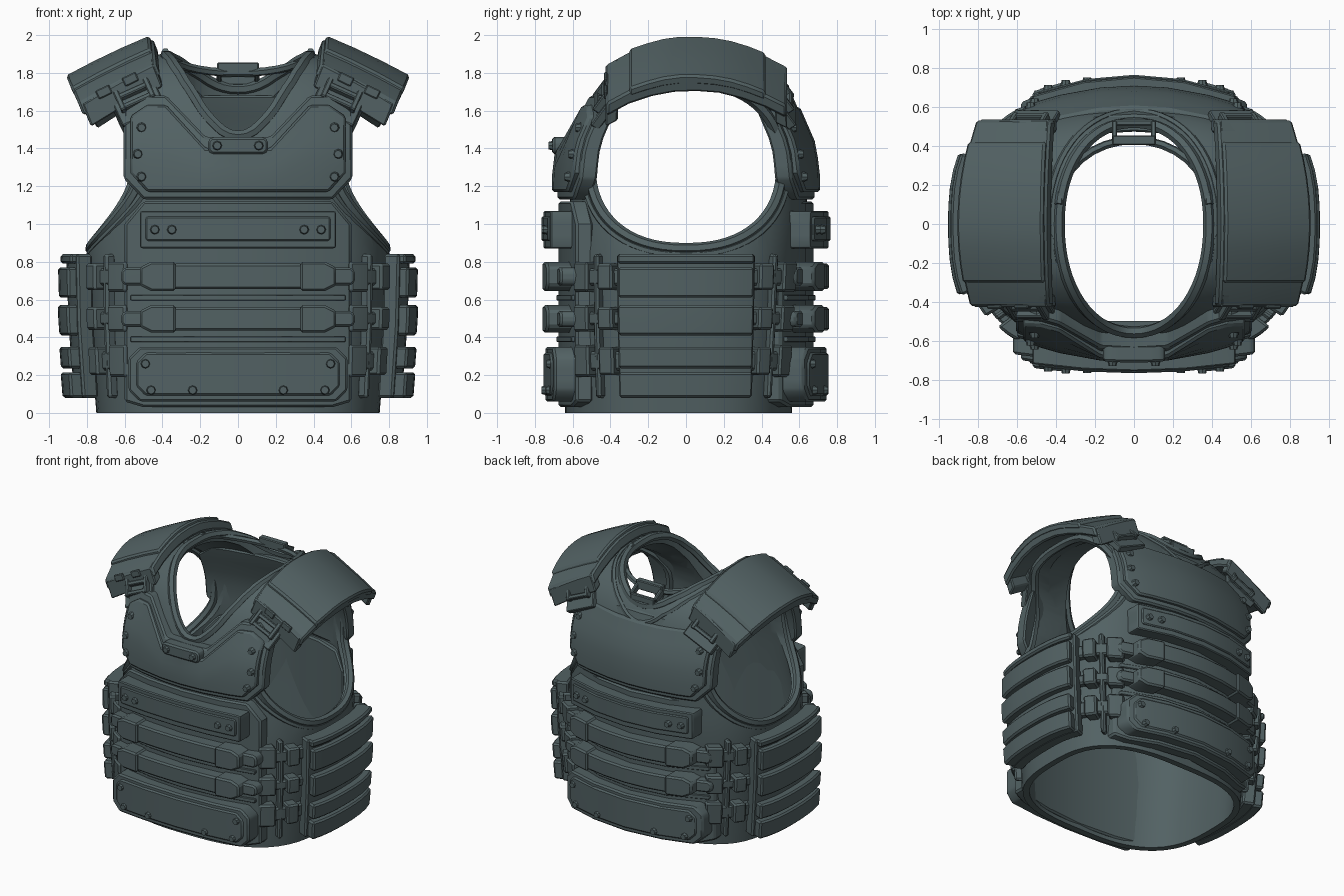
import bpy, bmesh, math
from mathutils import Vector, Matrix, Euler

if "Cube" in bpy.data.objects:
    bpy.data.objects.remove(bpy.data.objects["Cube"])

mat = bpy.data.materials.new("slate_grey")
mat.diffuse_color = (0.085, 0.121, 0.126, 1)
mat.use_nodes = True
mat.node_tree.nodes["Principled BSDF"].inputs["Base Color"].default_value = mat.diffuse_color
N = 2.8
# torso sections: height, half width, front depth, back depth
PROF = [(0, .75, .64, .56), (.5, .79, .64, .6), (.85, .8, .63, .63), (1.0, .77, .62, .64), (1.2, .73, .61, .64),
        (1.4, .74, .58, .63), (1.55, .765, .53, .6), (1.7, .75, .46, .54),
        (1.8, .65, .38, .46), (1.87, .5, .3, .36), (1.9, .41, .2, .25)]


def interp(tab, z):
    z = min(max(z, tab[0][0]), tab[-1][0])
    for p, q in zip(tab, tab[1:]):
        if z <= q[0]:
            f = (z - p[0]) / (q[0] - p[0])
            return [a + (b - a) * f for a, b in zip(p[1:], q[1:])]


def radius(t, z, o=0):
    a, bf, bb = interp(PROF, z)
    c, s = math.cos(t), math.sin(t)
    b = bb if s > 0 else bf
    return ((abs(c) / a) ** N + (abs(s) / b) ** N) ** (-1 / N) + o


def surf(t, z, o=0):
    r = radius(t, z, o)
    return Vector((r * math.cos(t), r * math.sin(t), z))


def z_on_surface(x, y):
    lo, hi = 1.35, 1.9
    for _ in range(30):
        m = (lo + hi) / 2
        if radius(math.atan2(y, x), m) > math.hypot(x, y):
            lo = m
        else:
            hi = m
    return lo


def finish(name, bm, bevel=0, smooth=True):
    bmesh.ops.recalc_face_normals(bm, faces=bm.faces)
    if bevel:
        es = [e for e in bm.edges if len(e.link_faces) == 2 and e.calc_face_angle() > .75]
        bmesh.ops.bevel(bm, geom=es, offset=bevel, segments=1, affect='EDGES', clamp_overlap=True)
    me = bpy.data.meshes.new(name)
    bm.to_mesh(me)
    bm.free()
    me.materials.append(mat)
    ob = bpy.data.objects.new(name, me)
    bpy.context.collection.objects.link(ob)
    if smooth:
        shade(ob)
    return ob


def shade(ob):
    bpy.ops.object.select_all(action='DESELECT')
    ob.select_set(True)
    bpy.context.view_layer.objects.active = ob
    bpy.ops.object.shade_smooth_by_angle(angle=math.radians(28))


def slab(name, outer, inner, bevel=.012):
    """closed slab between two matching point grids"""
    bm = bmesh.new()
    A, B = [[[bm.verts.new(p) for p in row] for row in g] for g in (outer, inner)]
    n, m = len(A), len(A[0])
    for g in (A, B):
        for i in range(n - 1):
            for j in range(m - 1):
                bm.faces.new((g[i][j], g[i + 1][j], g[i + 1][j + 1], g[i][j + 1]))
    rim = ([(i, 0) for i in range(n)] + [(n - 1, j) for j in range(1, m)] +
           [(i, m - 1) for i in range(n - 2, -1, -1)] + [(0, j) for j in range(m - 2, 0, -1)])
    for (i, j), (k, l) in zip(rim, rim[1:] + rim[:1]):
        bm.faces.new((A[i][j], A[k][l], B[k][l], B[i][j]))
    return finish(name, bm, bevel)


def loft(name, rings):
    bm = bmesh.new()
    R = [[bm.verts.new(p) for p in r] for r in rings]
    for a, b in zip(R, R[1:]):
        for i in range(len(a)):
            k = (i + 1) % len(a)
            bm.faces.new((a[i], a[k], b[k], b[i]))
    bm.faces.new(R[0])
    bm.faces.new(R[-1])
    return finish(name, bm, 0, False)


def plate(name, cols, depth, k, thick, s, mirror=True, rows=3):
    if mirror:
        cols = [(-x, a, b) for x, a, b in cols[:0:-1]] + cols
    d = depth if callable(depth) else (lambda z: depth)
    P = [[Vector((x, s * (d(z) - k * x * x), z)) for z in [a + (b - a) * j / rows for j in range(rows + 1)]]
         for x, a, b in cols]
    return slab(name, P, [[p - Vector((0, s * thick, 0)) for p in r] for r in P])


def rect(hw, a, b, c=.02):
    return [(0, a, b), (hw * .5, a, b), (hw - c, a, b), (hw, a + c, b - c)]


def band(name, t0, t1, z0, z1, o, thick=.1, seg=8):
    T = [math.radians(t0 + (t1 - t0) * i / seg) for i in range(seg + 1)]
    Z = [z0, (z0 + z1) / 2, z1]
    return slab(name, [[surf(t, z, o) for z in Z] for t in T], [[surf(t, z, o - thick) for z in Z] for t in T])


def box(name, loc, size, rot=(0, 0, 0), frame=Matrix(), bevel=.006):
    bm = bmesh.new()
    bmesh.ops.create_cube(bm, size=1)
    bm.transform(frame @ Matrix.LocRotScale(Vector(loc), Euler(rot), Vector(size)))
    return finish(name, bm, bevel)


def bolt(x, y, z, s):
    bm = bmesh.new()
    bmesh.ops.create_cone(bm, cap_ends=True, segments=8, radius1=.028, radius2=.02, depth=.03)
    bm.transform(Matrix.Translation((x, y, z)) @ Matrix.Rotation(-s * math.pi / 2, 4, 'X'))
    finish("bolt", bm)


def tube(name, pts, r, cyclic=True):
    cu = bpy.data.curves.new(name, 'CURVE')
    cu.dimensions, cu.bevel_depth, cu.bevel_resolution, cu.use_fill_caps = '3D', r, 1, True
    sp = cu.splines.new('POLY')
    sp.points.add(len(pts) - 1)
    for q, p in zip(sp.points, pts):
        q.co = (*p, 1)
    sp.use_cyclic_u = cyclic
    tmp = bpy.data.objects.new(name, cu)
    bpy.context.collection.objects.link(tmp)
    me = bpy.data.meshes.new_from_object(tmp.evaluated_get(bpy.context.evaluated_depsgraph_get()))
    bpy.data.objects.remove(tmp)
    bm = bmesh.new()
    bm.from_mesh(me)
    finish(name, bm)


def power(v, e):
    return math.copysign(abs(v) ** e, v)


# torso shell: outer loft minus inner loft, neck and arm openings
ANG = [2 * math.pi * i / 64 for i in range(64)]
zs = [0, .25, .5, .7, .85, 1, 1.1, 1.2, 1.3, 1.4, 1.48, 1.55, 1.63, 1.7, 1.75, 1.8, 1.84, 1.87, 1.9]
shell = loft("torso_shell", [[surf(t, z) for t in ANG] for z in zs])
inner = loft("inner_cutter", [[surf(t, z + .05, -.05) - Vector((0, 0, .05)) for t in ANG] for z in [-.1] + zs])


def neck(t, g=0):
    return (.385 + g) * power(math.cos(t), .93), ((.52 if math.sin(t) > 0 else .555) + g) * power(math.sin(t), .93)


def arm(t, g=0):
    return (.505 + g) * power(math.cos(t), .87), 1.31 + (.44 + g) * power(math.sin(t), .87)


neck_cut = loft("neck_cutter", [[(*neck(t), z) for t in ANG] for z in (1.45, 2.2)])
arm_cut = loft("arm_cutter", [[(x, *arm(t)) for t in ANG] for x in (-1.2, 1.2)])
for c in (inner, neck_cut, arm_cut):
    c.hide_render = True
    md = shell.modifiers.new("cut", 'BOOLEAN')
    md.operation, md.object, md.solver = 'DIFFERENCE', c, 'EXACT'
bpy.context.view_layer.update()
shell.data = bpy.data.meshes.new_from_object(shell.evaluated_get(bpy.context.evaluated_depsgraph_get()))
shell.modifiers.clear()
for c in (inner, neck_cut, arm_cut):
    bpy.data.objects.remove(c)
shade(shell)

# piping round neck and arm openings
for g, r in ((0, .03), (.055, .02)):
    tube("neck_rim", [(*neck(t, g * (.4 if math.sin(t) < 0 else 1)), z_on_surface(*neck(t, g)) - .01)
                      for t in ANG], r)
    for sx in (-1, 1):
        pts = []
        for t in ANG:
            y, z = arm(t, g * .6)
            a, bf, bb = interp(PROF, z)
            x = a * max(0, 1 - (abs(y) / (bb if y > 0 else bf)) ** N) ** (1 / N)
            pts.append((sx * (x - .015), y, z))
        tube("arm_rim", pts, r)

# collar strap and carry handle at the back of the neck
tube("collar_strap", [(.385 * math.cos(t), .1 + .33 * math.sin(t), 1.91 - .11 * math.sin(t))
                      for t in [math.pi * i / 16 for i in range(17)]], .022, False)
box("handle_grip", (0, .43, 1.82), (.22, .05, .07))
box("handle_bar", (0, .52, 1.76), (.2, .03, .05))
for sx in (-1, 1):
    box("handle_side", (sx * .1, .475, 1.79), (.025, .1, .05), (-.5, 0, 0))

# front and back armour plates
chest_depth = lambda z: interp([(1.1, .71), (1.25, .71), (1.42, .69), (1.65, .59)], z)[0]
for s, side, k in ((-1, "front", .14), (1, "back", .36)):
    top = 1.4 if s < 0 else 1.62
    cd = .33
    plate(side + "_carrier", [(0, .03, 1.12), (.3, .03, 1.12), (.5, .03, 1.12), (.6, .06, 1.0)],
          .675, k + .12, .09, s, rows=5)
    plate(side + "_chest_plate", [(0, 1.17, top), (.17, 1.17, top), (.38, 1.17, 1.63), (.48, 1.17, 1.63),
                                  (.57, 1.27, 1.57)], chest_depth, cd, .09, s, rows=5)
    plate(side + "_chest_backing", [(0, 1.13, top + .06), (.17, 1.13, top + .06), (.38, 1.13, 1.68),
                                    (.5, 1.13, 1.68), (.605, 1.24, 1.6)],
          lambda z: chest_depth(z) - .03, cd, .09, s, rows=5)
    plate(side + "_upper_bar", rect(.52, .87, 1.07, .01), .755, k, .16, s)
    plate(side + "_upper_bar_face", rect(.49, .91, 1.04, .01), .765, k, .1, s)
    plate(side + "_bottom_plate", rect(.58, .06, .35, .06), .745, k, .15, s)
    plate(side + "_bottom_plate_face", rect(.54, .09, .32, .05), .755, k, .1, s)
    for z0, z1 in ((.645, .8), (.425, .57)):
        plate(side + "_band", rect(.36, z0 + .01, z1 - .01), .758, k, .12, s)
        plate(side + "_band_strap", rect(.62, z0 + .03, z1 - .03), .72, k, .12, s)
        for sx in (-1, 1):
            plate(side + "_band_clip", [(sx * .33, z0, z1), (sx * .46, z0, z1), (sx * .52, z0 + .03, z1 - .03)],
                  .775, k, .16, s, False)
    for zt in (.61, .39):
        plate(side + "_webbing", rect(.57, zt - .015, zt + .015, .005), .685, k + .1, .06, s)
    # bolts
    for x, z in ((.51, 1.25), (.53, 1.37), (.51, 1.51)):
        for sx in (-1, 1):
            bolt(sx * x, s * (chest_depth(z) - cd * x * x + .005), z, s)
    for x, z, d in ((.44, .97, .768), (.35, .97, .768), (.46, .12, .757), (.49, .26, .757), (.24, .12, .757)):
        for sx in (-1, 1):
            bolt(sx * x, s * (d - k * x * x), z, s)
    for sx in (-1, 1):
        # shoulder buckle frame and strap
        F = (Matrix.Translation((sx * .55, s * (.41 if s < 0 else .49), 1.69)) @
             Matrix.Rotation(sx * .42, 4, 'Y') @ Matrix.Rotation(s * .6, 4, 'X'))
        box("shoulder_strap", (0, -s * .02, -.01), (.25, .05, .3), frame=F)
        for dz in (-.07, .0, .07):
            box("buckle_bar", (0, s * .02, dz), (.19, .04, .03), frame=F)
        for dx in (-.085, .085):
            box("buckle_post", (dx, s * .02, 0), (.03, .045, .18), frame=F)
        # straps and blocks joining the plates to the side panels
        for z0, z1 in ((.65, .79), (.44, .56), (.2, .35)):
            f = lambda a: a * s if sx > 0 else 180 - a * s
            band("side_strap", f(20), f(52), z0 + .025, z1 - .025, .05, .06)
            band("side_buckle", f(26), f(32), z0, z1, .085, .1, 2)
            band("side_buckle", f(37), f(45), z0 - .01, z1 + .01, .075, .1, 2)
        band("strap_post", f(33), f(35.5), .08, .84, .05, .06, 2)

# clip under the neckline
plate("neck_clip", rect(.16, 1.37, 1.46), .71, .2, .09, -1)
for x in (-.11, .11):
    bolt(x, -.712, 1.415, -1)

# side panels with padded bands
for c in (0, 180):
    band("side_panel", c - 23.5, c + 23.5, .08, .84, .11, .09)
    for z0, z1, o in ((.61, .77, .155), (.41, .57, .162), (.235, .35, .168), (.08, .215, .172)):
        band("side_pad", c - 22, c + 22, z0, z1, o, .08)
    band("side_panel_lip", c - 22.5, c + 22.5, .79, .84, .14, .06)

# shoulder pads: inner edge high, outer edge low, arched front to back
ARCH = [(-.42, 1.86), (-.3, 1.925), (-.15, 1.975), (0, 1.995), (.2, 1.98), (.38, 1.925), (.53, 1.85)]
for sx in (-1, 1):
    def pad(name, y0, y1, lift, thick, x0=.45, x1=.9):
        ys = [y0 + (y1 - y0) * i / 8 for i in range(9)]
        P = []
        for y in ys:
            h = interp(ARCH, y)[0] + lift
            e = .06 * (y / .5) ** 2
            P.append([Vector((sx * (x0 + (x1 - x0 - e) * u - e * .3), y, h - .21 * u + .03 * u * (1 - u)))
                      for u in (0, .33, .66, 1)])
        slab(name, P, [[p - Vector((sx * .4, 0, 1)) * thick for p in r] for r in P])
    pad("shoulder_pad", -.42, .53, -.012, .07)
    pad("shoulder_pad_top", -.3, .42, .005, .05, .47, .91)
    pad("shoulder_pad_front_end", -.425, -.36, -.015, .12, .46, .88)
    pad("shoulder_pad_back_end", .47, .535, -.015, .12, .46, .88)
    for dx in (.57, .71):
        box("shoulder_pad_tab", (sx * dx, -.425, 1.735 - (dx - .635) * .48), (.08, .02, .05), (0, sx * .45, 0))
